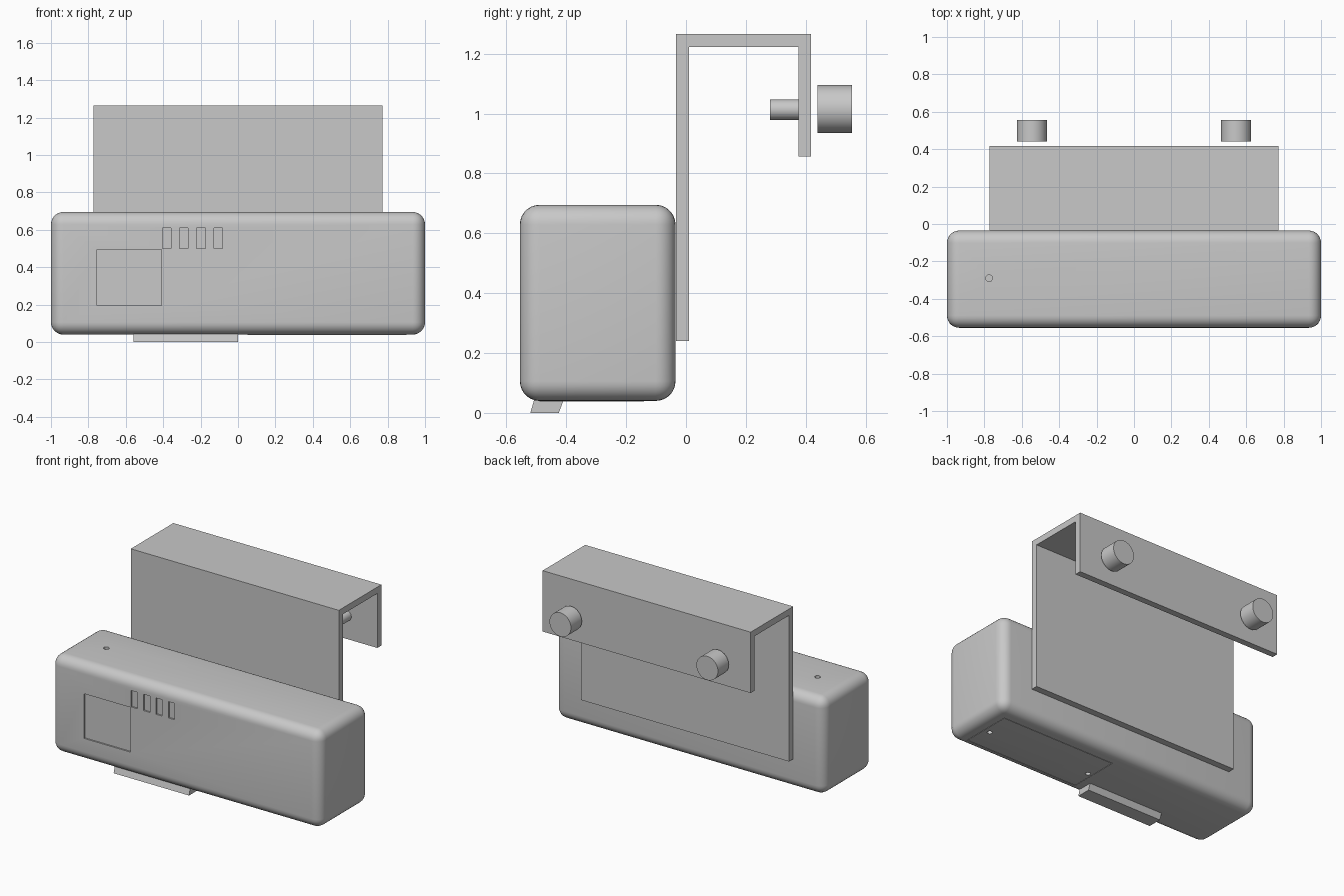
import bpy, bmesh, math
from mathutils import Matrix, Vector

old = bpy.data.objects.get("Cube")
if old:
    bpy.data.objects.remove(old, do_unlink=True)

grey = bpy.data.materials.new("plain_grey")
grey.use_nodes = True
grey.diffuse_color = (0.58, 0.58, 0.58, 1)
grey.node_tree.nodes["Principled BSDF"].inputs["Base Color"].default_value = (0.58, 0.58, 0.58, 1)


def finish(name, bm):
    bmesh.ops.recalc_face_normals(bm, faces=bm.faces[:])
    mesh = bpy.data.meshes.new(name)
    bm.to_mesh(mesh)
    bm.free()
    mesh.materials.append(grey)
    ob = bpy.data.objects.new(name, mesh)
    bpy.context.scene.collection.objects.link(ob)
    return ob


def smooth(ob):
    bpy.ops.object.select_all(action='DESELECT')
    ob.select_set(True)
    bpy.context.view_layer.objects.active = ob
    bpy.ops.object.shade_smooth_by_angle(angle=math.radians(30))


def box(name, low, high, radius=0):
    low, high = Vector(low), Vector(high)
    bm = bmesh.new()
    place = Matrix.Translation((low + high) / 2) @ Matrix.Diagonal((*(high - low), 1))
    bmesh.ops.create_cube(bm, size=1, matrix=place)
    if radius:
        bmesh.ops.bevel(bm, geom=bm.edges[:], offset=radius, segments=7,
                        profile=0.5, affect='EDGES')
    return finish(name, bm)


def cylinder(name, centre, radius, depth, along_y=False):
    bm = bmesh.new()
    turn = Matrix.Rotation(math.pi / 2, 4, 'X') if along_y else Matrix()
    bmesh.ops.create_cone(bm, cap_ends=True, segments=40, radius1=radius, radius2=radius,
                          depth=depth, matrix=Matrix.Translation(centre) @ turn)
    return finish(name, bm)


def extrude_x(name, profile, x0, x1):
    """Sweep a closed (y, z) outline from x0 to x1."""
    bm = bmesh.new()
    face = bm.faces.new([bm.verts.new((x0, y, z)) for y, z in profile])
    swept = bmesh.ops.extrude_face_region(bm, geom=[face])["geom"]
    bmesh.ops.translate(bm, vec=(x1 - x0, 0, 0),
                        verts=[v for v in swept if isinstance(v, bmesh.types.BMVert)])
    return finish(name, bm)


# Rounded housing
FRONT, BACK, BASE, TOP = -0.555, -0.035, 0.04, 0.695
housing = box("housing", (-1, FRONT, BASE), (1, BACK, TOP), 0.066)

# Shallow cuts: front window, four slots, top pinhole, screw holes
cutters = [box("window_cutter", (-0.755, FRONT - 0.05, 0.195), (-0.41, FRONT + 0.01, 0.495))]
for i in range(4):
    x = -0.405 + i * 0.092
    cutters.append(box("slot_cutter", (x, FRONT - 0.05, 0.5), (x + 0.046, FRONT + 0.01, 0.61)))
cutters.append(cylinder("pinhole_cutter", (-0.775, -0.29, TOP), 0.018, 0.06))
for x in (0.085, 0.855):
    cutters.append(cylinder("screw_hole_cutter", (x, -0.33, BASE), 0.016, 0.06))

for cutter in cutters:
    cutter.hide_render = True
    mod = housing.modifiers.new("cut", 'BOOLEAN')
    mod.operation, mod.solver, mod.object = 'DIFFERENCE', 'EXACT', cutter
bpy.context.view_layer.update()
cut_mesh = bpy.data.meshes.new_from_object(
    housing.evaluated_get(bpy.context.evaluated_depsgraph_get()))
housing.modifiers.clear()
housing.data = cut_mesh
for cutter in cutters:
    bpy.data.objects.remove(cutter, do_unlink=True)
smooth(housing)

# Hatch seam underneath, as four hairline strips
x0, x1, y0, y1, w = 0.05, 0.9, -0.49, -0.14, 0.004
for low, high in (((x0, y0), (x1, y0 + w)), ((x0, y1 - w), (x1, y1)),
                  ((x0, y0), (x0 + w, y1)), ((x1 - w, y0), (x1, y1))):
    box("hatch_seam", (*low, BASE - 0.002), (*high, BASE + 0.002))

# Slanted tab below the housing
extrude_x("bottom_tab", [(-0.52, 0), (-0.425, 0), (-0.408, 0.045), (-0.507, 0.045)], -0.56, 0)

# Hanging bracket, one folded sheet
extrude_x("hanging_bracket", [
    (-0.034, 0.24), (0.01, 0.24), (0.01, 1.222), (0.375, 1.222),
    (0.375, 0.856), (0.418, 0.856), (0.418, 1.265), (-0.034, 1.265)], -0.773, 0.773)

# Clamp screws and knobs
for side, x in (("right", -0.546), ("left", 0.546)):
    smooth(cylinder(side + "_knob", (x, 0.4975, 1.015), 0.08, 0.115, True))
    smooth(cylinder(side + "_clamp_screw", (x, 0.329, 1.013), 0.034, 0.096, True))
